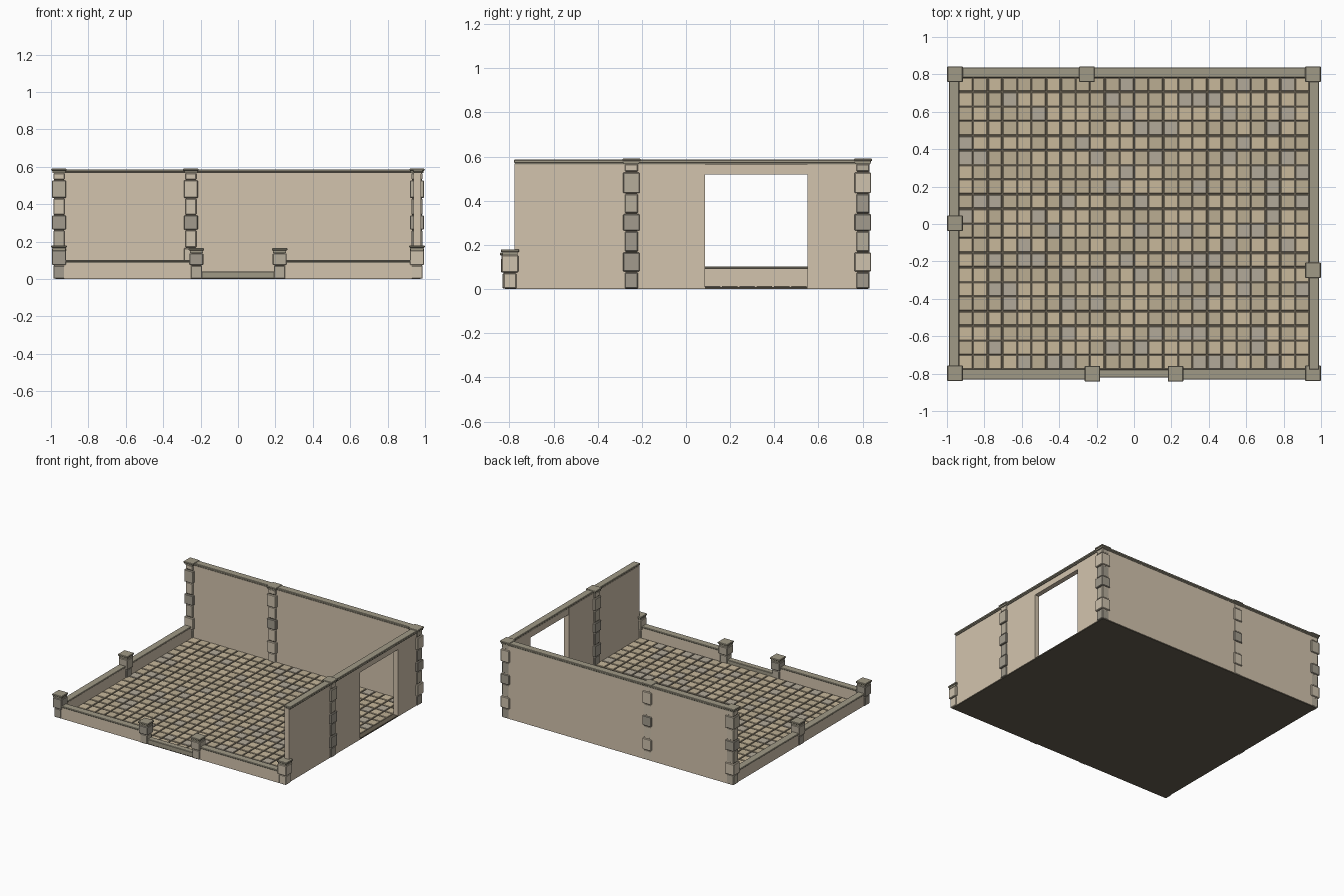
import bpy, bmesh, random
from mathutils import Matrix, Vector

if "Cube" in bpy.data.objects:
    bpy.data.objects.remove(bpy.data.objects["Cube"])

random.seed(4)


def material(name, r, g, b):
    m = bpy.data.materials.new(name)
    m.diffuse_color = (r, g, b, 1)
    m.use_nodes = True
    m.node_tree.nodes["Principled BSDF"].inputs["Base Color"].default_value = m.diffuse_color
    return m


PLASTER = material("plaster", 0.65, 0.55, 0.42)
TRIM = material("trim_stone", 0.35, 0.32, 0.24)
MORTAR = material("mortar", 0.13, 0.11, 0.08)
STONES = [material("stone_light", 0.62, 0.54, 0.42),
          material("stone_mid", 0.47, 0.42, 0.33),
          material("stone_dark", 0.36, 0.33, 0.27)]
TILES = [material("tile_sand", 0.58, 0.48, 0.33),
         material("tile_tan", 0.50, 0.42, 0.29),
         material("tile_grey", 0.45, 0.40, 0.32)]


def add_box(bm, x, y, z, bevel=0.0, mat=0):
    """Add a box given by (min, max) pairs, with optional chamfered edges."""
    lo, hi = Vector((x[0], y[0], z[0])), Vector((x[1], y[1], z[1]))
    tmp = bmesh.new()
    size = hi - lo
    bmesh.ops.create_cube(tmp, size=1, matrix=Matrix.Translation((lo + hi) / 2) @ Matrix.Diagonal((*size, 1)))
    if bevel:
        bmesh.ops.bevel(tmp, geom=tmp.edges[:], offset=bevel, segments=1, affect='EDGES')
    for f in tmp.faces:
        f.material_index = mat
    mesh = bpy.data.meshes.new("tmp")
    tmp.to_mesh(mesh)
    tmp.free()
    bm.from_mesh(mesh)
    bpy.data.meshes.remove(mesh)


def finish(bm, name, mats):
    mesh = bpy.data.meshes.new(name)
    bm.to_mesh(mesh)
    bm.free()
    for m in mats:
        mesh.materials.append(m)
    ob = bpy.data.objects.new(name, mesh)
    bpy.context.collection.objects.link(ob)
    return ob


def box(name, x, y, z, mat, bevel=0.0):
    bm = bmesh.new()
    add_box(bm, x, y, z, bevel)
    return finish(bm, name, [mat])


def coping(name, x, y, z0, z1):
    """Two-step wall cap: narrow moulding below, chamfered slab above."""
    zm = z0 + (z1 - z0) * 0.35
    bm = bmesh.new()
    i = 0.005
    add_box(bm, (x[0] + i, x[1] - i), (y[0] + i, y[1] - i), (z0, zm))
    add_box(bm, x, y, (zm, z1), 0.003)
    finish(bm, name, [TRIM])


def square(c, w):
    return (c - w / 2, c + w / 2)


def pillar(name, cx, cy, levels, cap_top):
    """Stack of alternating narrow and wide stones topped by a stepped cap."""
    bm = bmesh.new()
    add_box(bm, square(cx, 0.052), square(cy, 0.052), (0.004, levels[-1]), mat=4)
    for i, (a, b) in enumerate(zip(levels, levels[1:])):
        w = 0.075 if i % 2 else 0.06
        add_box(bm, square(cx, w), square(cy, w), (a + 0.002, b - 0.002), 0.004, random.randrange(3))
    a = levels[-1]
    m = (a + cap_top) / 2
    add_box(bm, square(cx, 0.070), square(cy, 0.070), (a - 0.001, m), mat=3)
    add_box(bm, square(cx, 0.083), square(cy, 0.083), (m, cap_top), 0.003, 3)
    finish(bm, name, STONES + [TRIM, MORTAR])


# Floor slab and tiles
box("floor_slab", (-0.975, 0.975), (-0.82, 0.825), (0, 0.009), MORTAR)
bm = bmesh.new()
step = 0.0782
for i in range(24):
    for j in range(20):
        x, y = -0.9384 + i * step, -0.779 + j * step
        add_box(bm, (x + 0.004, x + step - 0.004), (y + 0.004, y + step - 0.004),
                (0.007, 0.014), 0.002, random.choice([0, 0, 1, 1, 2]))
finish(bm, "floor_tiles", TILES)

# Tall back wall and right wall with doorway
WALL_TOP = 0.568
box("back_wall", (-0.98, 0.98), (0.785, 0.83), (0.003, WALL_TOP), PLASTER)
box("right_wall_front", (0.938, 0.979), (-0.777, 0.085), (0.003, WALL_TOP), PLASTER)
box("right_wall_back", (0.938, 0.979), (0.55, 0.79), (0.003, WALL_TOP), PLASTER)
box("door_lintel", (0.940, 0.977), (0.08, 0.555), (0.518, WALL_TOP), PLASTER)
coping("back_coping", (-0.985, 0.985), (0.782, 0.838), 0.563, 0.586)
coping("right_coping", (0.935, 0.99), (-0.779, 0.784), 0.563, 0.5855)

# Low front and left walls with gate opening
for side, xs in (("left", (-0.98, -0.21)), ("right", (0.21, 0.98))):
    box("front_low_wall_" + side, xs, (-0.825, -0.782), (0.003, 0.09), PLASTER)
    coping("front_low_coping_" + side, xs, (-0.832, -0.776), 0.087, 0.102)
box("left_low_wall", (-0.98, -0.938), (-0.80, 0.80), (0.003, 0.09), PLASTER)
coping("left_low_coping", (-0.99, -0.934), (-0.79, 0.79), 0.087, 0.1015)
box("gate_threshold", (-0.21, 0.21), (-0.822, -0.777), (0.003, 0.04), TRIM, 0.003)

# Tall quoined pillars
TALL = [0.0, 0.077, 0.168, 0.262, 0.342, 0.432, 0.53, 0.568]
for name, x, y in (("back_left", -0.957, 0.801), ("back_middle", -0.252, 0.801),
                   ("back_right", 0.957, 0.801), ("right_middle", 0.957, -0.247)):
    pillar("pillar_" + name, x, y, TALL, 0.59)

# Low posts
for name, x, y, h in (("front_left", -0.957, -0.797, 0.015), ("front_right", 0.957, -0.797, 0.015),
                      ("gate_left", -0.222, -0.801, 0), ("gate_right", 0.222, -0.801, 0),
                      ("left_middle", -0.957, 0.004, 0.015)):
    pillar("post_" + name, x, y, [0.0, 0.073, 0.14 + h], 0.165 + h)
